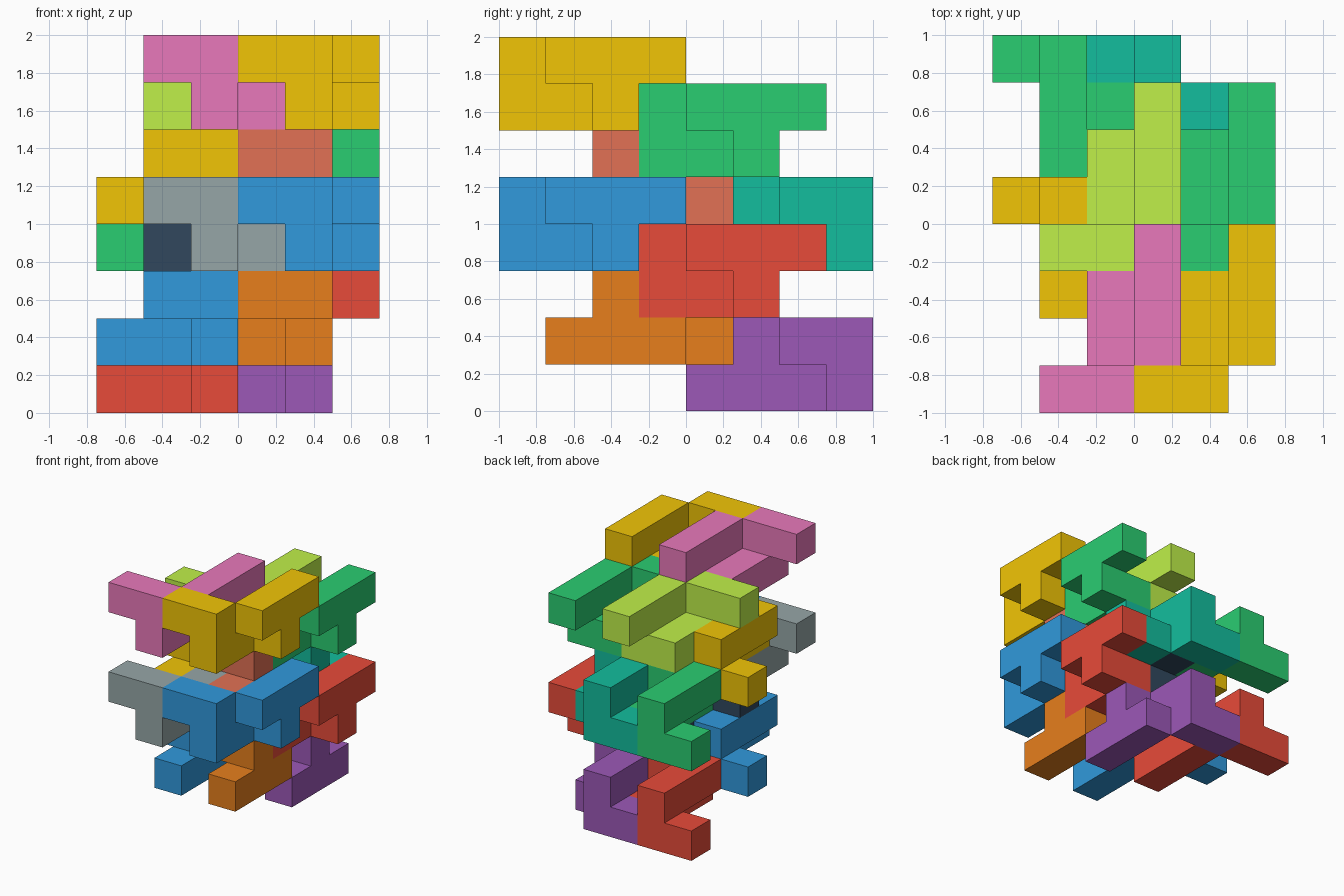
import bpy, bmesh
from mathutils import Vector

if "Cube" in bpy.data.objects:
    bpy.data.objects.remove(bpy.data.objects["Cube"])

U = 0.25  # edge of one unit cube

# Nine-cube puzzle piece, and the same piece turned half way round the x axis
PIECE = [(0, 0, 0), (1, 0, 0), (1, 0, -1), (1, 1, -1), (1, 2, -1),
         (2, 2, -1), (2, 2, 0), (2, 1, 0), (2, 3, 0)]
TURNED = [(x, -y, -z) for x, y, z in PIECE]


def make_piece(name, cells, offset, colour):
    """Outer skin of a set of unit cubes, with flat areas merged."""
    filled = set(cells)
    bm = bmesh.new()
    for c in cells:
        for axis in range(3):
            for side in (0, 1):
                n = list(c)
                n[axis] += 2 * side - 1
                if tuple(n) in filled:
                    continue
                a, b = (axis + 1) % 3, (axis + 2) % 3
                ring = []
                for da, db in ((0, 0), (1, 0), (1, 1), (0, 1)):
                    p = Vector(c)
                    p[axis] += side
                    p[a] += da
                    p[b] += db
                    ring.append(bm.verts.new((p + Vector(offset)) * U))
                bm.faces.new(ring if side else ring[::-1])
    bmesh.ops.remove_doubles(bm, verts=bm.verts[:], dist=1e-4)
    bmesh.ops.dissolve_limit(bm, angle_limit=0.01, verts=bm.verts[:], edges=bm.edges[:])
    mesh = bpy.data.meshes.new(name)
    bm.to_mesh(mesh)
    bm.free()
    mat = bpy.data.materials.new(name + "_colour")
    mat.diffuse_color = (*[(v / 255) ** 2.2 for v in colour], 1)
    mat.use_nodes = True
    mat.node_tree.nodes["Principled BSDF"].inputs["Base Color"].default_value = mat.diffuse_color
    mesh.materials.append(mat)
    bpy.context.collection.objects.link(bpy.data.objects.new(name, mesh))


BLUE, RED, GREEN, YELLOW = (52, 152, 219), (231, 76, 60), (46, 204, 113), (241, 196, 15)
PURPLE, ORANGE, TEAL, GREY = (155, 89, 182), (230, 126, 34), (26, 188, 156), (149, 165, 166)
NAVY, PINK, LIME, SALMON = (52, 73, 94), (232, 120, 185), (190, 240, 75), (225, 112, 85)

# Colours ordered by level (low, high), row (front, back), column (left, right)
UPRIGHT = [GREY, BLUE, NAVY, RED, PINK, YELLOW, LIME, GREEN]
FLIPPED = [BLUE, ORANGE, RED, PURPLE, YELLOW, SALMON, GREEN, TEAL]

# Interlocking stack: both pieces repeat on the same 2 x 2 x 2 lattice
for kind, cells, origin, colours in (("upright_piece", PIECE, (-2, -4, 4), UPRIGHT),
                                     ("turned_piece", TURNED, (-3, 0, 1), FLIPPED)):
    for i, colour in enumerate(colours):
        level, row, col = i // 4, i // 2 % 2, i % 2
        offset = (origin[0] + 2 * col, origin[1] + 3 * row, origin[2] - row + 3 * level)
        make_piece(f"{kind}_{i + 1}", cells, offset, colour)
